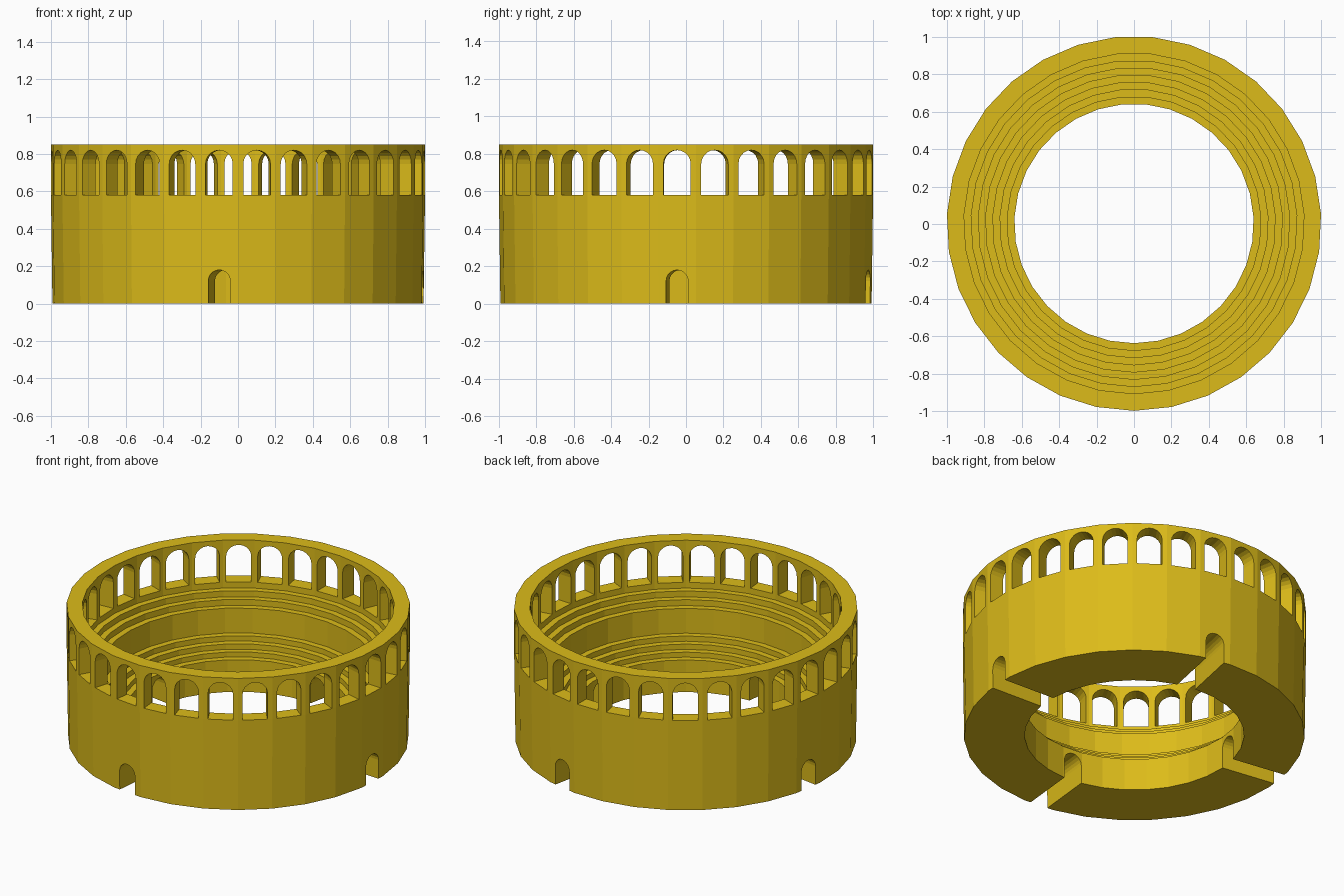
import bpy, bmesh, math
from mathutils import Matrix, Vector

if "Cube" in bpy.data.objects:
    bpy.data.objects.remove(bpy.data.objects["Cube"])

N = 31                        # sides, also number of arches
STEP = 2 * math.pi / N
R = 1 / math.sin(8 * STEP)    # corner radius giving a width of 2
Y0 = (R - R * math.cos(STEP / 2)) / 2


def new_object(name, bm):
    bmesh.ops.recalc_face_normals(bm, faces=bm.faces)
    me = bpy.data.meshes.new(name)
    bm.to_mesh(me)
    bm.free()
    ob = bpy.data.objects.new(name, me)
    bpy.context.collection.objects.link(ob)
    return ob


def ring(name, profile):
    """Revolve a closed (radius, z) profile with N flat sides."""
    bm = bmesh.new()
    rows = []
    for i in range(N):
        a = -math.pi / 2 + i * STEP
        rows.append([bm.verts.new((r * math.cos(a), r * math.sin(a) + Y0, z)) for r, z in profile])
    n = len(profile)
    for i in range(N):
        p, q = rows[i], rows[(i + 1) % N]
        for j in range(n):
            k = (j + 1) % n
            bm.faces.new((p[j], q[j], q[k], p[k]))
    return new_object(name, bm)


def arch_cutters(name, slots, half, z0, top, r0, r1):
    """Round-topped radial tunnels through the middle of the given sides."""
    bm = bmesh.new()
    outline = [(-half, z0), (half, z0)]
    for i in range(11):
        t = math.pi * i / 10
        outline.append((half * math.cos(t), top - half + half * math.sin(t)))
    for k in slots:
        rot = Matrix.Translation((0, Y0, 0)) @ Matrix.Rotation(-STEP / 4 + k * STEP, 4, 'Z')
        ends = [[bm.verts.new(rot @ Vector((r, y, z))) for y, z in outline] for r in (r0, r1)]
        bm.faces.new(ends[0])
        bm.faces.new(ends[1][::-1])
        n = len(outline)
        for j in range(n):
            m = (j + 1) % n
            bm.faces.new((ends[0][j], ends[1][j], ends[1][m], ends[0][m]))
    ob = new_object(name, bm)
    ob.hide_render = True
    return ob


# Wall and stepped seating: upper tier, tall podium, lower tier
profile = [(R * 0.992, 0), (R, 0.58), (R, 0.85), (0.91, 0.85)]
r, dr = 0.91, 0.27 / 7
for z in (0.542, 0.504, 0.466, 0.306, 0.272, 0.238, 0.206):
    profile += [(r, z), (r - dr, z)]
    r -= dr
profile.append((r, 0))
arena = ring("arena_bowl", profile)

# Arcade openings and the four ground gates
cutters = [
    arch_cutters("arcade_cutter", range(N), 0.073, 0.58, 0.82, 0.84, 1.1),
    arch_cutters("gate_cutter", [i * N // 4 for i in range(4)], 0.059, -0.1, 0.18, 0.5, 1.1),
]
for c in cutters:
    mod = arena.modifiers.new(c.name, 'BOOLEAN')
    mod.operation = 'DIFFERENCE'
    mod.solver = 'EXACT'
    mod.object = c
bpy.context.view_layer.update()
deps = bpy.context.evaluated_depsgraph_get()
result = bpy.data.meshes.new_from_object(arena.evaluated_get(deps))
arena.modifiers.clear()
arena.data = result
for c in cutters:
    bpy.data.objects.remove(c)

# Yellow finish
mat = bpy.data.materials.new("yellow")
mat.diffuse_color = (0.72, 0.5, 0.01, 1)
mat.use_nodes = True
mat.node_tree.nodes["Principled BSDF"].inputs["Base Color"].default_value = mat.diffuse_color
arena.data.materials.clear()
arena.data.materials.append(mat)
